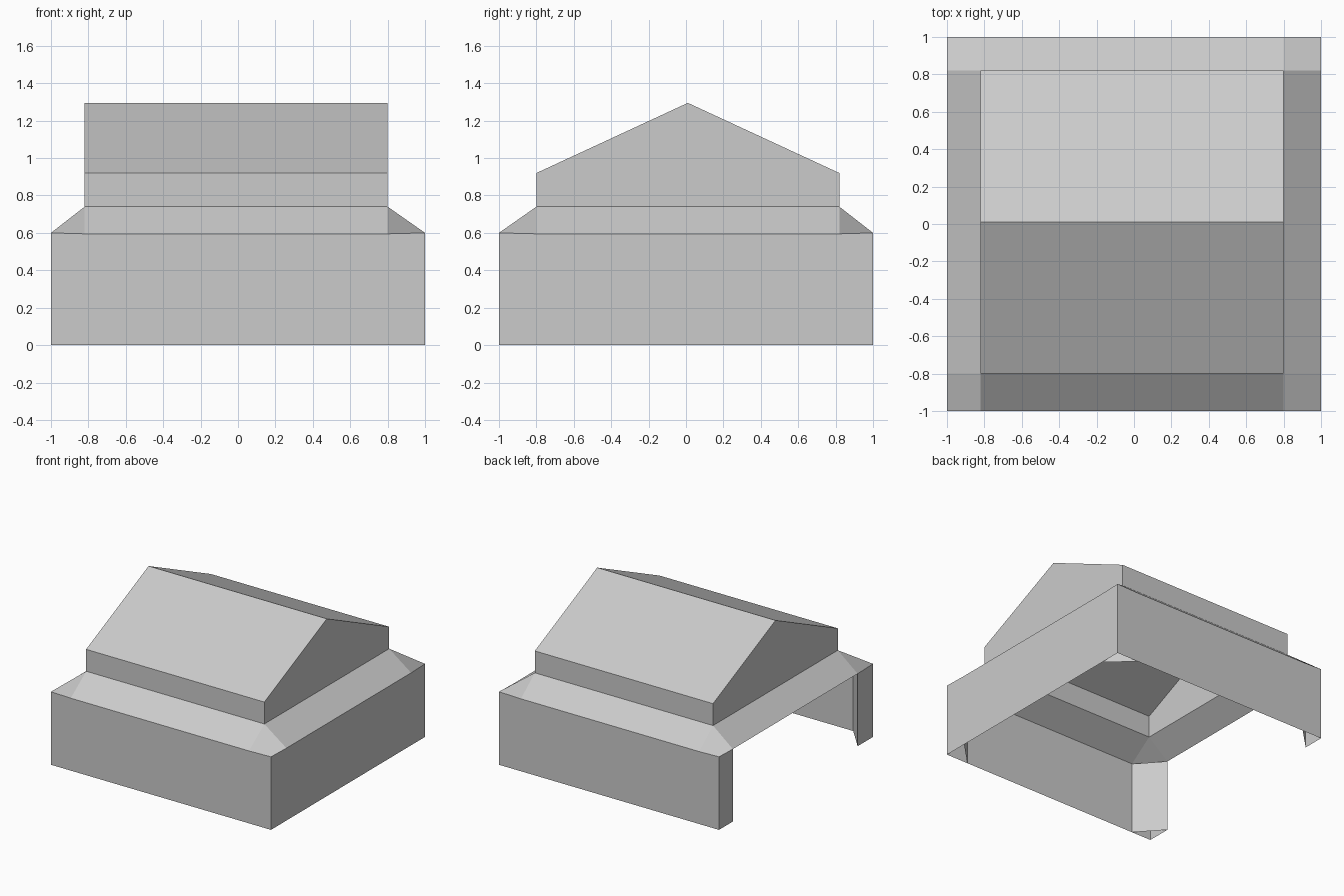
import bpy
import bmesh

if "Cube" in bpy.data.objects:
    bpy.data.objects.remove(bpy.data.objects["Cube"])

X0, X1, Y0, Y1 = -0.82, 0.80, -0.80, 0.82   # upper storey footprint
EAVE, TIP, SKIRT, PLATE, RIDGE = 0.595, 0.60, 0.74, 0.92, 1.295


def build(name, faces):
    """Make a flat-shaded shell from a list of polygons."""
    bm = bmesh.new()
    for pts in faces:
        bm.faces.new([bm.verts.new(p) for p in pts])
    bmesh.ops.remove_doubles(bm, verts=bm.verts, dist=1e-4)
    me = bpy.data.meshes.new(name)
    bm.to_mesh(me)
    bm.free()
    ob = bpy.data.objects.new(name, me)
    bpy.context.collection.objects.link(ob)
    return ob


def at(p, z):
    return (p[0], p[1], z)


# Corners anticlockwise: inner corner, point before, outer tip, point after
corners = []
for ix, iy in ((X0, Y0), (X1, Y0), (X1, Y1), (X0, Y1)):
    ox, oy = (1 if ix > 0 else -1), (1 if iy > 0 else -1)
    on_x, on_y = (ox, iy), (ix, oy)
    before, after = (on_x, on_y) if ox * oy > 0 else (on_y, on_x)
    corners.append(((ix, iy), before, (ox, oy), after))

walls, braces, eaves, house = [], [], [], []


def wall(p, q, zp, zq):
    walls.append([at(p, 0), at(q, 0), at(q, zq), at(p, zp)])


for i, (inner, before, tip, after) in enumerate(corners):
    n_inner, n_before = corners[(i + 1) % 4][:2]
    # corner posts and the wall span; the left side stays open
    wall(before, tip, EAVE, TIP)
    wall(tip, after, TIP, EAVE)
    if i != 3:
        wall(after, n_before, EAVE, EAVE)
    # diagonal brace inside each corner
    braces.append([at(before, 0), at(before, EAVE), at(after, EAVE), at(after, 0)])
    # sloping eaves and their corner pieces
    eaves.append([at(inner, SKIRT), at(before, EAVE), at(tip, TIP), at(after, EAVE)])
    eaves.append([at(after, EAVE), at(n_before, EAVE), at(n_inner, SKIRT), at(inner, SKIRT)])
    # upper storey band
    house.append([at(inner, SKIRT), at(n_inner, SKIRT), at(n_inner, PLATE), at(inner, PLATE)])

# gable roof with its ridge running left to right
YM = (Y0 + Y1) / 2
r0, r1 = (X0, YM, RIDGE), (X1, YM, RIDGE)
a, b, c, d = [at(k[0], PLATE) for k in corners]
roof = [[a, b, r1, r0], [c, d, r0, r1]]
house += [[b, c, r1], [d, a, r0]]

build("walls", walls)
build("corner_braces", braces)
build("eaves", eaves)
build("upper_storey", house)
build("gable_roof", roof)
